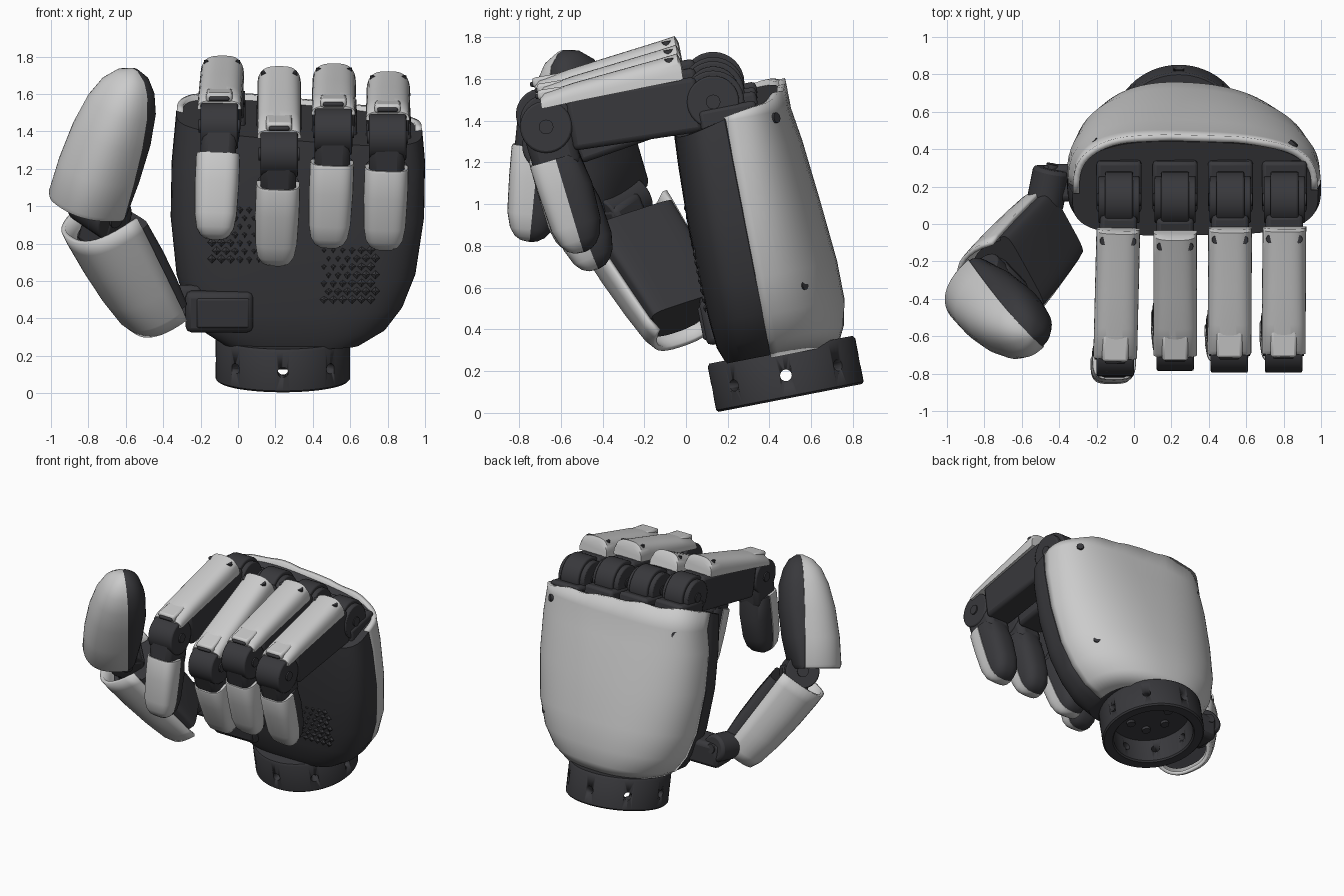
import bpy, bmesh, math
from mathutils import Vector, Matrix

if "Cube" in bpy.data.objects:
    bpy.data.objects.remove(bpy.data.objects["Cube"])

V = Vector
X = V((1, 0, 0))
DARK = bpy.data.materials.new("dark_plastic")
DARK.diffuse_color = (0.04, 0.04, 0.045, 1)
DARK.use_nodes = True
DARK.node_tree.nodes["Principled BSDF"].inputs["Base Color"].default_value = DARK.diffuse_color


def finish(name, bm, dark, bevel=0):
    bmesh.ops.recalc_face_normals(bm, faces=bm.faces)
    me = bpy.data.meshes.new(name)
    bm.to_mesh(me)
    bm.free()
    ob = bpy.data.objects.new(name, me)
    bpy.context.collection.objects.link(ob)
    if dark:
        me.materials.append(DARK)
    if bevel:
        m = ob.modifiers.new("bevel", 'BEVEL')
        m.width, m.segments = bevel, 2
    return ob


def loft(name, rings, dark, closed=True):
    bm = bmesh.new()
    vs = [[bm.verts.new(p) for p in r] for r in rings]
    n = len(rings[0])
    for a, b in zip(vs, vs[1:]):
        for i in range(n if closed else n - 1):
            j = (i + 1) % n
            bm.faces.new((a[i], a[j], b[j], b[i]))
    if closed:
        bm.faces.new(vs[0])
        bm.faces.new(vs[-1])
    return finish(name, bm, dark)


def half_ring(c, u, v, w, d, p, n=20, skew=0):
    pts = []
    for i in range(n + 1):
        a = math.pi * i / n
        co, si = math.cos(a), max(math.sin(a), 0)
        x = math.copysign(abs(co) ** (2 / p), co)
        pts.append(c + u * w * x + v * d * si ** (2 / p) * (1 - skew * x))
    return pts


def box(name, c, axes, size, dark=True, bevel=0.02):
    bm = bmesh.new()
    bmesh.ops.create_cube(bm, size=1)
    for q in bm.verts:
        q.co = V(c) + sum((ax * s * k for ax, s, k in zip(axes, size, q.co)), V((0, 0, 0)))
    return finish(name, bm, dark, bevel)


def cyl(name, c, axis, r, length, dark=True, bevel=0, seg=32):
    bm = bmesh.new()
    m = Matrix.Translation(V(c)) @ V(axis).to_track_quat('Z', 'Y').to_matrix().to_4x4()
    bmesh.ops.create_cone(bm, cap_ends=True, segments=seg, radius1=r, radius2=r, depth=length, matrix=m)
    return finish(name, bm, dark, bevel)


def frame(a, b, n):
    d = (b - a).normalized()
    n = V(n)
    n = (n - d * n.dot(d)).normalized()
    return d, n, d.cross(n)


def segment(name, a, b, n, stations, p=3, back_p=3, hollow=False):
    # light outer half and dark inner half of one finger segment
    d, n, u = frame(a, b, n)
    front = [half_ring(a.lerp(b, t), u, n, w, f, p) for t, w, f, k in stations]
    back = [half_ring(a.lerp(b, t), u, -n, w * 0.95, k, back_p) for t, w, f, k in stations]
    ob = loft(name + "_cover", front, False, not hollow)
    if hollow:
        m = ob.modifiers.new("wall", 'SOLIDIFY')
        m.thickness, m.offset = 0.025, 0
        inner = [half_ring(a.lerp(b, t), u, n, w * 0.88, f * 0.85, p) for t, w, f, k in stations[1:-1]]
        loft(name + "_core", inner, True)
        back = back[1:-1]
    loft(name + "_pad", back, True)


# palm frame: x, depth, height along the tilted wrist axis
TILT = math.radians(11)
S, C = math.sin(TILT), math.cos(TILT)


def P(q):
    return V((q[0], 0.49 + C * q[1] - S * q[2], 0.07 + S * q[1] + C * q[2]))


PALM_AXES = (X, V((0, C, S)), V((0, -S, C)))
SPLIT = -0.045
# height, left, right, front, back, roundness of the back
SECTIONS = [(.22, -.08, .66, -.26, .27, 2.3), (.30, -.2, .79, -.29, .31, 2.3), (.42, -.275, .88, -.3, .335, 2.3),
            (.6, -.33, .95, -.31, .335, 2.3), (.9, -.36, .995, -.315, .31, 2.4), (1.2, -.355, 1.0, -.305, .28, 2.7),
            (1.36, -.33, .985, -.295, .255, 3.1)]
body, shell = [], []
for i, (w, xl, xr, vf, vb, p) in enumerate(SECTIONS):
    c, hw, Y = V(((xl + xr) / 2, SPLIT, w)), (xr - xl) / 2, V((0, 1, 0))
    back = half_ring(c, X, Y, hw - .02, vb - SPLIT, p, 36, .09)
    inner = half_ring(c, X, Y, hw * .95, (vb - SPLIT) * .92, p, 36, .09)
    front = half_ring(c, -X, -Y, hw, SPLIT - vf, 3.6, 36)
    ring = inner[1:-1] + front
    if i == len(SECTIONS) - 1:
        for q in ring:
            dv = q.y - SPLIT
            q.z = 1.425 - .08 * (q.x - .3) + (.25 * dv if dv < 0 else .12 * dv)
        shell.append([P(q) for q in back])
        back = [V((q.x, q.y, 1.455 - .08 * (q.x - .3) + .17 * (q.y - .1)
                   + .008 * math.sin(q.x * 20))) for q in back]
    body.append([P(q) for q in ring])
    shell.append([P(q) for q in back])
loft("palm_body", body, True)
back_shell = loft("hand_back_shell", shell, False, False)
m = back_shell.modifiers.new("wall", 'SOLIDIFY')
m.thickness, m.offset = 0.035, 0
for x, v, w, s in [(.84, .18, 1.33, 1), (-.2, .19, 1.33, -1), (.80, .16, .52, 1), (-.18, .18, .52, -1)]:
    cyl("shell_screw", P((x, v, w)), PALM_AXES[0] * s * .6 + PALM_AXES[1] * .8, .025, .06, seg=16)

# grip bumps on the palm
bm = bmesh.new()
rot = V((0, -1, 0)).to_track_quat('Z', 'Y').to_matrix().to_4x4()
for x0, w0 in ((.46, .5), (-.14, .72)):
    for i in range(6):
        for j in range(7):
            pos = P((x0 + .05 * i + .025 * (j % 2), -.31, w0 + .045 * j))
            bmesh.ops.create_cone(bm, cap_ends=True, segments=4, radius1=.024, radius2=.006,
                                  depth=.012, matrix=Matrix.Translation(pos) @ rot)
finish("palm_grip", bm, True)

# wrist ring with radial holes and inner bolts
circle = lambda r, w: [P((.24 + r * math.cos(a * math.pi / 32), .01 + r * math.sin(a * math.pi / 32), w))
                       for a in range(64)]
wrist = loft("wrist_ring", [circle(r, w) for r, w in
             [(.28, .19), (.28, .01), (.29, 0), (.35, 0), (.36, .01), (.36, .22), (.35, .235)]], True)
for k in range(8):
    a = math.pi * (k / 4)
    r = PALM_AXES[0] * math.cos(a) + PALM_AXES[1] * math.sin(a)
    hole = cyl("wrist_hole_cutter", P((.24 + .33 * math.cos(a), .01 + .33 * math.sin(a), .11)), r, .028, .16, seg=20)
    hole.hide_render = True
    hole.display_type = 'WIRE'
    m = wrist.modifiers.new("hole", 'BOOLEAN')
    m.object, m.solver = hole, 'EXACT'
for k in range(6):
    a = math.pi * k / 3
    cyl("wrist_bolt", P((.24 + .14 * math.cos(a), .14 * math.sin(a), .185)), PALM_AXES[2], .03, .03, seg=16)

# four fingers: knuckle, middle joint, tip
FINGERS = {
    "index": ((-.08, .13, 1.58), (-.10, -.69, 1.43), (-.125, -.75, .82)),
    "middle": ((.22, .13, 1.555), (.22, -.66, 1.28), (.20, -.42, .69)),
    "ring": ((.515, .13, 1.535), (.51, -.67, 1.40), (.485, -.51, .78)),
    "little": ((.805, .13, 1.49), (.80, -.67, 1.37), (.78, -.49, .77)),
}
for name, pts in FINGERS.items():
    k, j, tip = map(V, pts)
    # knuckle
    d, n, u = frame(k, j, (0, 0, 1))
    cyl(name + "_knuckle", k, X, .15, .15, bevel=.01)
    for s in (-1, 1):
        cyl(name + "_knuckle_cheek", k + X * s * .09, X, .125, .04, bevel=.008)
        cyl(name + "_knuckle_pin", k + X * s * .11, X, .035, .015, seg=16)
    box(name + "_knuckle_mount", k - PALM_AXES[2] * .13 + PALM_AXES[1] * .06, PALM_AXES, (.24, .28, .2))
    # first segment with top plate
    L = (j - k).length
    box(name + "_first_segment", k + d * (L * .47), (u, d, n), (.2, L * .78, .265), bevel=.025)
    plate = []
    for t, h, base in ((.155, .225, .13), (.17, .255, .125), (.3, .24, .12), (.55, .215, .11),
                       (.8, .19, .1), (.98, .165, .09), (1.01, .14, .09)):
        plate.append(half_ring(k + d * (L * t) + n * base, u, n, .117, h - base, 3))
    loft(name + "_top_plate", plate, False)
    box(name + "_plate_tongue", k + d * (L * .93) + n * .155, (u, d, n), (.14, .15, .05), False, .015)
    box(name + "_plate_slot", k + d * (L * 1.0) + n * .15, (u, d, n), (.11, .06, .025), True, .01)
    for s in (-1, 1):
        cyl(name + "_plate_screw", k + d * (L * .22) + n * .222 + u * s * .075, n, .022, .03, seg=16)
    # middle joint
    d, n, u = frame(j, tip, (0, -1, 0))
    cyl(name + "_middle_joint", j, X, .125, .2, bevel=.01)
    for s in (-1, 1):
        cyl(name + "_joint_pin", j + X * s * .1, X, .035, .02, seg=16)
    box(name + "_joint_block", j + d * .07, (u, d, n), (.19, .3, .23), bevel=.04)
    # fingertip
    segment(name + "_tip", j, tip, (0, -1, 0), [
        (.25, .115, .125, .1), (.27, .118, .13, .115), (.5, .119, .128, .135), (.78, .113, .12, .125),
        (.9, .1, .1, .1), (.96, .078, .075, .07), (.99, .05, .045, .04), (1, .012, .012, .012)], 3.6, 2.6)

# thumb base hinge and palm cover
box("thumb_base_cover", P((-.1, -.285, .43)), PALM_AXES, (.36, .1, .22), bevel=.03)
box("thumb_base_panel", P((-.08, -.33, .43)), PALM_AXES, (.28, .03, .16), bevel=.01)
hinge = V((-.46, .19, .53))
cyl("thumb_base_hinge", hinge, (.2, 1, .15), .1, .22, bevel=.02)
cyl("thumb_hinge_pin", hinge + V((.026, .12, .02)), (.2, 1, .15), .035, .02, seg=16)
box("thumb_base_link", (-.34, .22, .49), (X, V((0, 1, 0)), V((0, 0, 1))), (.3, .2, .18), bevel=.03)

# thumb lower segment
t0, t1 = V((-.38, .02, .47)), V((-.65, -.3, 1.0))
segment("thumb_lower", t0, t1, (-.8, -.26, -.55), [
    (-.04, .195, .22, .05), (.06, .21, .25, .06), (.3, .22, .28, .07), (.6, .23, .3, .07),
    (.88, .235, .31, .06), (1.0, .235, .31, .05)], 2.6, 5, True)

# thumb middle joint
ta, tb = V((-.76, -.31, .98)), V((-.55, -.6, 1.73))
THUMB_OUT = (-.68, -.65, -.05)
d, n, u = frame(ta, tb, THUMB_OUT)
jc = V((-.74, -.33, .98))
cyl("thumb_joint", jc, u, .12, .26, bevel=.01)
cyl("thumb_joint_pin", jc, u, .04, .29, seg=16)
box("thumb_joint_link", jc - V((-.03, -.03, .08)), (u, d, n), (.2, .26, .18), bevel=.03)

# thumb tip
segment("thumb_tip", ta, tb, THUMB_OUT, [
    (.04, .21, .275, .06), (.07, .22, .285, .08), (.3, .22, .275, .125), (.55, .21, .245, .15),
    (.75, .185, .2, .145), (.88, .145, .15, .115), (.96, .09, .09, .075), (1, .02, .02, .02)], 2.5, 2.4)

for ob in bpy.data.objects:
    ob.select_set(True)
    bpy.context.view_layer.objects.active = ob
bpy.ops.object.shade_smooth_by_angle(angle=math.radians(35))
